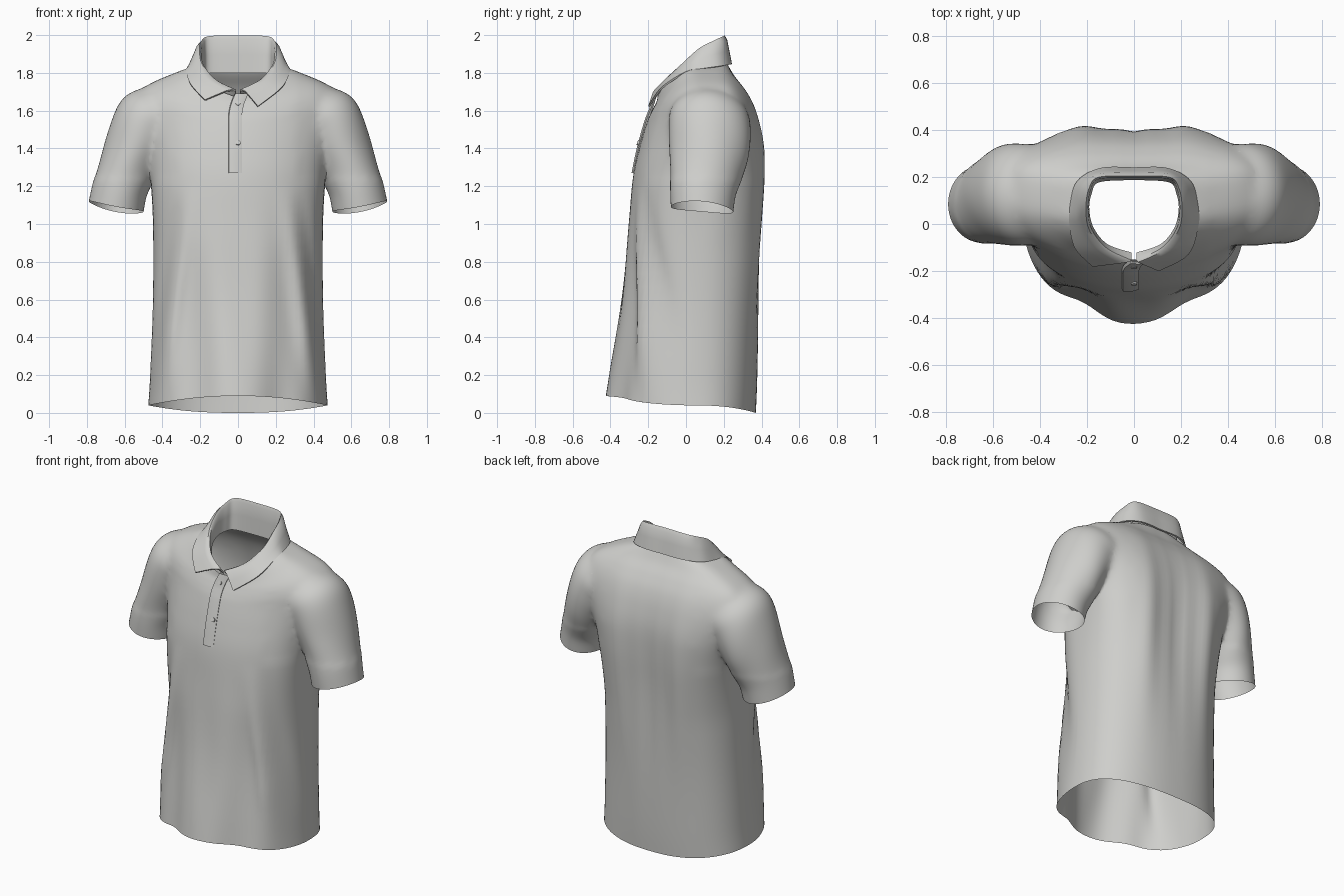
import bpy, bmesh, math
from mathutils import Vector

cube = bpy.data.objects.get("Cube")
if cube:
    bpy.data.objects.remove(cube)


def make_material(name, rgb):
    m = bpy.data.materials.new(name)
    m.use_nodes = True
    m.diffuse_color = (*rgb, 1)
    m.node_tree.nodes["Principled BSDF"].inputs["Base Color"].default_value = (*rgb, 1)
    return m


fabric = make_material("light grey fabric", (0.62, 0.62, 0.60))


def spline(points, steps):
    """Smooth curve through tuples of any length."""
    pts = [points[0]] + list(points) + [points[-1]]
    out = []
    for i in range(1, len(pts) - 2):
        for s in range(steps):
            t = s / steps
            out.append([0.5 * (2 * b + (c - a) * t + (2 * a - 5 * b + 4 * c - d) * t * t
                               + (3 * b - a - 3 * c + d) * t ** 3)
                        for a, b, c, d in zip(*pts[i - 1:i + 3])])
    return out + [list(points[-1])]


def new_object(name, bm, slots=1):
    bmesh.ops.recalc_face_normals(bm, faces=bm.faces)
    me = bpy.data.meshes.new(name)
    bm.to_mesh(me)
    bm.free()
    for _ in range(slots):
        me.materials.append(fabric)
    ob = bpy.data.objects.new(name, me)
    bpy.context.collection.objects.link(ob)
    return ob


def skin(bm, rows, closed):
    """Quads between neighbouring rows of points."""
    vs = [[bm.verts.new(p) for p in row] for row in rows]
    n = len(vs[0])
    for a, b in zip(vs, vs[1:]):
        for i in range(n if closed else n - 1):
            j = (i + 1) % n
            bm.faces.new((a[i], a[j], b[j], b[i]))
    return vs


def closed_tube(name, rings):
    """Tube whose end caps use slot 1, so they can be opened later."""
    bm = bmesh.new()
    vs = skin(bm, rings, True)
    for ring in (vs[0], vs[-1]):
        mid = bm.verts.new(sum((v.co for v in ring), Vector()) / len(ring))
        for i, v in enumerate(ring):
            bm.faces.new((v, ring[(i + 1) % len(ring)], mid)).material_index = 1
    return new_object(name, bm, 2)


def apply_modifiers(ob):
    bpy.context.view_layer.objects.active = ob
    for m in list(ob.modifiers):
        bpy.ops.object.modifier_apply(modifier=m.name)


def shade(ob, angle):
    bpy.ops.object.select_all(action='DESELECT')
    ob.select_set(True)
    bpy.context.view_layer.objects.active = ob
    bpy.ops.object.shade_smooth_by_angle(angle=math.radians(angle))


def bump(v, centre, width):
    return math.exp(-((v - centre) / width) ** 2)


def clamp(v):
    return max(0, min(1, v))


# Torso rings: side z, front z, back z, half width, front y, back y, side y
torso = [
    (.04, .09, .0, .475, -.425, .37, .03), (.2, .22, .18, .465, -.405, .378, .03),
    (.6, .6, .6, .45, -.345, .39, .04), (1.0, 1.0, 1.0, .45, -.305, .405, .05),
    (1.25, 1.25, 1.25, .465, -.28, .415, .07), (1.42, 1.41, 1.42, .49, -.245, .41, .09),
    (1.55, 1.53, 1.55, .52, -.21, .385, .11), (1.65, 1.58, 1.65, .535, -.19, .35, .11),
    (1.725, 1.62, 1.725, .50, -.17, .305, .1), (1.785, 1.65, 1.79, .375, -.155, .255, .08),
    (1.835, 1.68, 1.86, .235, -.15, .215, .05)]


def torso_ring(zs, zf, zb, w, yf, yb, yc, n=96):
    ring = []
    for k in range(n):
        t = math.tau * k / n
        c, s = math.cos(t), math.sin(t)
        front = s < 0
        power = 1 - .28 * bump(zs, 1.2, .35) if front else .8 - .36 * clamp((zs - .9) / .5)
        x = w * math.copysign(abs(c) ** (1 if front else .85), c)
        y = yc + ((yf if front else yb) - yc) * abs(s) ** power
        z = zs + ((zf if front else zb) - zs) * s * s
        ax = abs(x)
        if front:
            # pointed hem, draped ridge from the chest to the hem corner
            y += .045 * clamp(1 - z / .9) * bump(ax, .22, .1)
            line = .29 + .14 * (1.15 - z)
            fade = min(clamp((1.2 - z) * 2), clamp(z * 2.5))
            y -= fade * (.04 * bump(ax, line - .03, .05) - .025 * bump(ax, line + .045, .035))
            y += .006 * fade * math.sin(x * 22 + z * 2) * abs(s)
        else:
            # shoulder blades, spine hollow and long back folds
            fade = bump(z, 1.1, .5)
            y += fade * (.02 * bump(ax, .26, .08) - .028 * bump(ax, 0, .09))
            y += .005 * fade * math.sin(ax * 38) * abs(s)
        ring.append(Vector((x, y, z)))
    return ring


shirt = closed_tube("shirt_body", [torso_ring(*r) for r in spline(torso, 6)])

# Sleeve rings: outer x, outer z, inner x, inner z, half depth, centre y
sleeve = [
    (.79, 1.12, .5, 1.065, .165, .085), (.768, 1.22, .485, 1.14, .174, .09),
    (.738, 1.32, .455, 1.21, .19, .105), (.705, 1.44, .42, 1.28, .208, .12),
    (.668, 1.56, .38, 1.36, .22, .125), (.625, 1.655, .35, 1.42, .22, .125),
    (.55, 1.71, .33, 1.45, .215, .125), (.43, 1.72, .3, 1.5, .19, .125)]


def sleeve_ring(side, xo, zo, xi, zi, h, yc, n=56):
    ring = []
    for k in range(n):
        t = math.tau * k / n
        c, s = math.cos(t), math.sin(t)
        r = 1 + .015 * math.sin(4 * t + zo * 14) * bump(zo, 1.4, .15)
        x = (xo + xi) / 2 + (xo - xi) / 2 * c * r
        z = (zo + zi) / 2 + (zo - zi) / 2 * c * r - .014 * s - .015 * (1 - c * c)
        ring.append(Vector((side * x, yc + h * s * r, z)))
    return ring


# Join the sleeves to the torso
sleeves = []
for side in (-1, 1):
    ob = closed_tube("sleeve_cutter", [sleeve_ring(side, *r) for r in spline(sleeve, 5)])
    ob.hide_render = True
    mod = shirt.modifiers.new("join_sleeve", 'BOOLEAN')
    mod.operation, mod.solver, mod.object = 'UNION', 'EXACT', ob
    sleeves.append(ob)
apply_modifiers(shirt)
for ob in sleeves:
    bpy.data.objects.remove(ob)

# Open neck, hem and cuffs, then soften the armhole seams
bm = bmesh.new()
bm.from_mesh(shirt.data)
bmesh.ops.delete(bm, geom=[f for f in bm.faces if f.material_index == 1], context='FACES')
bmesh.ops.remove_doubles(bm, verts=bm.verts, dist=.004)
seam = [v for v in bm.verts if abs(v.co.x) > .32 and v.co.z > 1.24]
for _ in range(12):
    bmesh.ops.smooth_vert(bm, verts=seam, factor=.5, use_axis_x=True, use_axis_y=True, use_axis_z=True)
bm.to_mesh(shirt.data)
bm.free()
while len(shirt.data.materials) > 1:
    shirt.data.materials.pop()
shade(shirt, 70)


def sheet(name, rows, thickness):
    """Thin cloth panel with rounded shading."""
    bm = bmesh.new()
    skin(bm, rows, False)
    ob = new_object(name, bm)
    mod = ob.modifiers.new("thickness", 'SOLIDIFY')
    mod.thickness, mod.offset = thickness, 0
    apply_modifiers(ob)
    shade(ob, 50)


# Collar rails from centre back to centre front
stand = [(0, .192, 1.8), (.15, .182, 1.8), (.185, .13, 1.8), (.195, .06, 1.79),
         (.175, -.02, 1.76), (.115, -.09, 1.705), (.012, -.125, 1.675)]
fold = [(0, .202, 1.994), (.15, .197, 1.99), (.188, .15, 1.968), (.2, .07, 1.925),
        (.186, -.02, 1.845), (.12, -.105, 1.765), (.012, -.158, 1.71)]
edge = [(0, .236, 1.845), (.14, .234, 1.845), (.238, .18, 1.835), (.268, .08, 1.82),
        (.272, 0, 1.803)]
tips = {-1: [(.25, -.1, 1.738), (.175, -.178, 1.655)],
        1: [(.232, -.125, 1.722), (.105, -.196, 1.622)]}
halves = []
for side in (-1, 1):
    rails = [spline(r, 6) for r in (stand, fold, edge + tips[side])]
    rows = []
    for a, b, c in zip(*rails):
        a, b, c = (Vector((side * p[0], p[1], p[2])) for p in (a, b, c))
        out = Vector((c.x - b.x, c.y - b.y, 0)) * .18
        rows.append([a, a.lerp(b, .5), a.lerp(b, .92), b + out * .4,
                     b.lerp(c, .12) + out, b.lerp(c, .5) + out * .6, c])
    halves.append(rows)
sheet("collar", halves[0][::-1] + halves[1][1:], .01)

# Button placket down the chest
centre = spline([(1.27, -.275), (1.4, -.248), (1.53, -.212), (1.58, -.194),
                 (1.62, -.178), (1.69, -.157)], 4)
rows = []
for z, y in centre:
    shift = .035 * max(0, (z - 1.56) / .13) ** 2
    rows.append([Vector((x + shift, y - d, z)) for x, d in
                 ((-.047, -.004), (-.045, .008), (-.012, .009), (.02, 0))])
sheet("placket", rows, .008)

# Buttons
for i, (z, y) in enumerate(((1.64, -.182), (1.43, -.252))):
    bpy.ops.mesh.primitive_cylinder_add(vertices=20, radius=.013, depth=.012,
                                        location=(0, y, z), rotation=(math.radians(70), 0, 0))
    ob = bpy.context.object
    ob.name = f"button_{i + 1}"
    ob.data.materials.append(fabric)
    shade(ob, 40)
